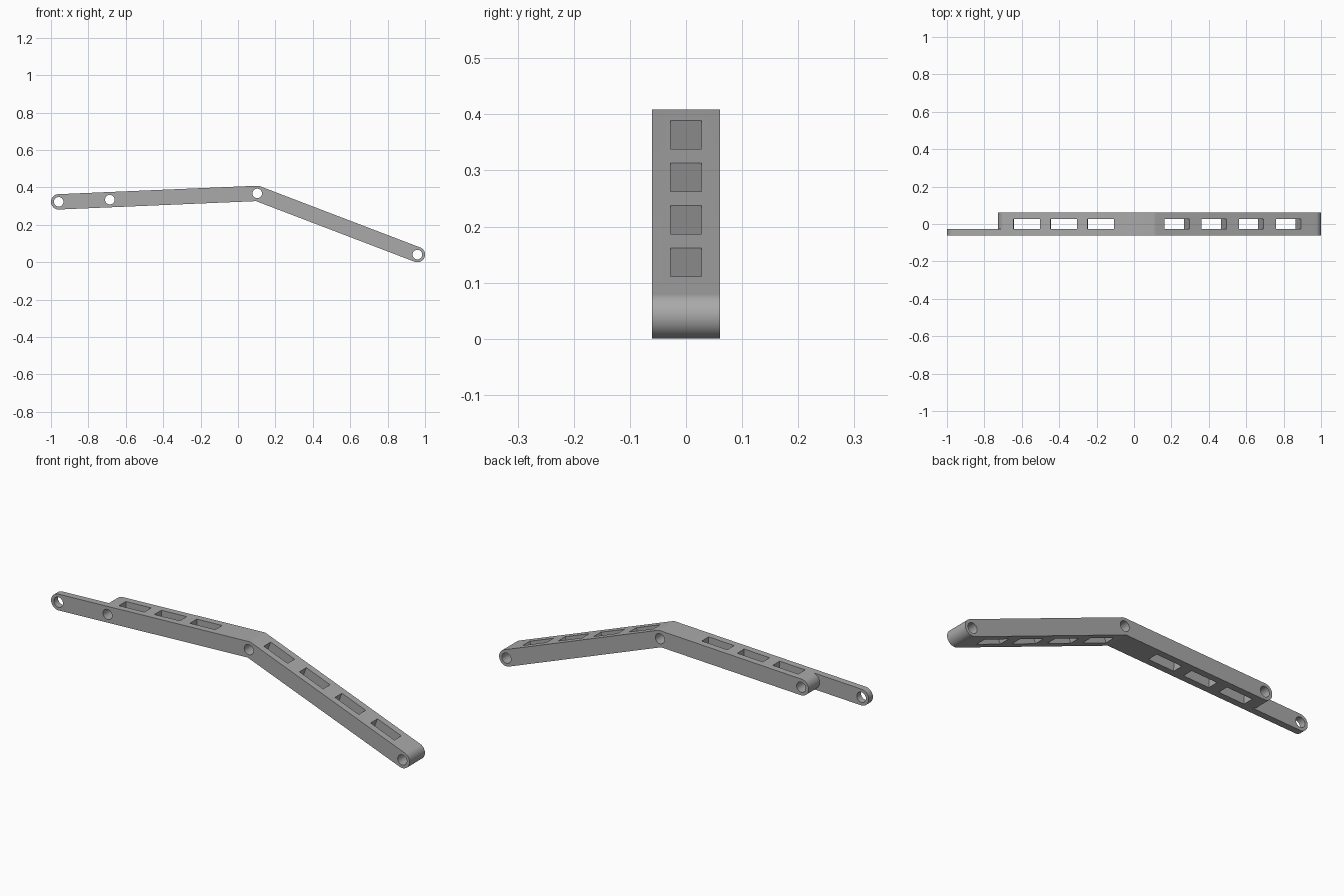
import bpy, bmesh, math
from mathutils import Vector, Matrix

cube = bpy.data.objects.get("Cube")
if cube:
    bpy.data.objects.remove(cube, do_unlink=True)

# Main dimensions: pin centres in the x-z plane, bar radius, half depth
R, HOLE_R, HALF = 0.041, 0.0255, 0.061
SLOT = 0.0275
LEFT = Vector((-0.959, 0.323))
ELBOW = Vector((0.103, 0.368))
RIGHT = Vector((0.959, 0.041))
dir_l = (LEFT - ELBOW).normalized()
dir_r = (RIGHT - ELBOW).normalized()
BODY = ELBOW + dir_l * 0.789
up_l = math.atan2(-dir_l.x, dir_l.y) + math.pi / 2
ang_l = math.atan2(-dir_l.y, -dir_l.x)   # tilt of each arm
ang_r = math.atan2(dir_r.y, dir_r.x)

steel = bpy.data.materials.new("grey metal")
steel.use_nodes = True
GREY = (0.40, 0.40, 0.40, 1)
steel.diffuse_color = GREY
steel.node_tree.nodes["Principled BSDF"].inputs["Base Color"].default_value = GREY


def arc(centre, radius, start, end, steps):
    return [centre + radius * Vector((math.cos(a), math.sin(a)))
            for a in (start + (end - start) * i / steps for i in range(steps + 1))]


def extrude(name, outline, y0, y1):
    """Prism from an x-z outline between two depths."""
    bm = bmesh.new()
    face = bm.faces.new([bm.verts.new((p.x, y0, p.y)) for p in outline])
    new = bmesh.ops.extrude_face_region(bm, geom=[face])["geom"]
    bmesh.ops.translate(bm, vec=(0, y1 - y0, 0),
                        verts=[v for v in new if isinstance(v, bmesh.types.BMVert)])
    bmesh.ops.recalc_face_normals(bm, faces=bm.faces)
    mesh = bpy.data.meshes.new(name)
    bm.to_mesh(mesh)
    bm.free()
    mesh.materials.append(steel)
    obj = bpy.data.objects.new(name, mesh)
    bpy.context.collection.objects.link(obj)
    return obj


# Bent arm: rounded ends, rounded outer elbow, sharp inner elbow
half = math.pi / 2
bend = (ang_l + ang_r) / 2 - half
inner = ELBOW + Vector((math.cos(bend), math.sin(bend))) * R / math.cos((ang_l - ang_r) / 2)
outline = (arc(LEFT, R, ang_l + 3 * half, ang_l + half, 32)
           + arc(ELBOW, R, ang_l + half, ang_r + half, 8)
           + arc(RIGHT, R, ang_r + half, ang_r - half, 32) + [inner])
arm = extrude("bent_arm", outline, -HALF, HALF)

# Cutter that leaves only a thin tongue behind the body's rounded end
side = Vector((-math.sin(ang_l), math.cos(ang_l)))
round_end = arc(BODY, R, ang_l + half, ang_l + 3 * half, 32)
far = [BODY - side * 0.2, BODY - side * 0.2 + dir_l * 0.5,
       BODY + side * 0.2 + dir_l * 0.5, BODY + side * 0.2]
cutters = [extrude("tongue_cutter", round_end + far, -SLOT, 0.2)]

# Pin holes
for pin in (LEFT, BODY, ELBOW, RIGHT):
    cutters.append(extrude("pin_hole_cutter", arc(pin, HOLE_R, 0, 2 * math.pi, 40)[:-1], -0.2, 0.2))

# Lightening windows along both arms
for direction, first, step, count in ((dir_l, 0.28, 0.198, 3), (dir_r, 0.12, 0.2125, 4)):
    across = Vector((-direction.y, direction.x))
    for i in range(count):
        mid = ELBOW + direction * (first + step * i)
        box = [mid + direction * 0.071 * a + across * 0.1 * b
               for a, b in ((-1, -1), (1, -1), (1, 1), (-1, 1))]
        cutters.append(extrude("window_cutter", box, -SLOT, SLOT))

for cutter in cutters:
    cutter.hide_render = True
    mod = arm.modifiers.new("cut", "BOOLEAN")
    mod.operation, mod.solver, mod.object = "DIFFERENCE", "EXACT", cutter
    bpy.ops.object.select_all(action="DESELECT")
    arm.select_set(True)
    bpy.context.view_layer.objects.active = arm
    bpy.ops.object.modifier_apply(modifier=mod.name)
    bpy.data.objects.remove(cutter, do_unlink=True)

bpy.ops.object.shade_smooth_by_angle(angle=math.radians(15))
